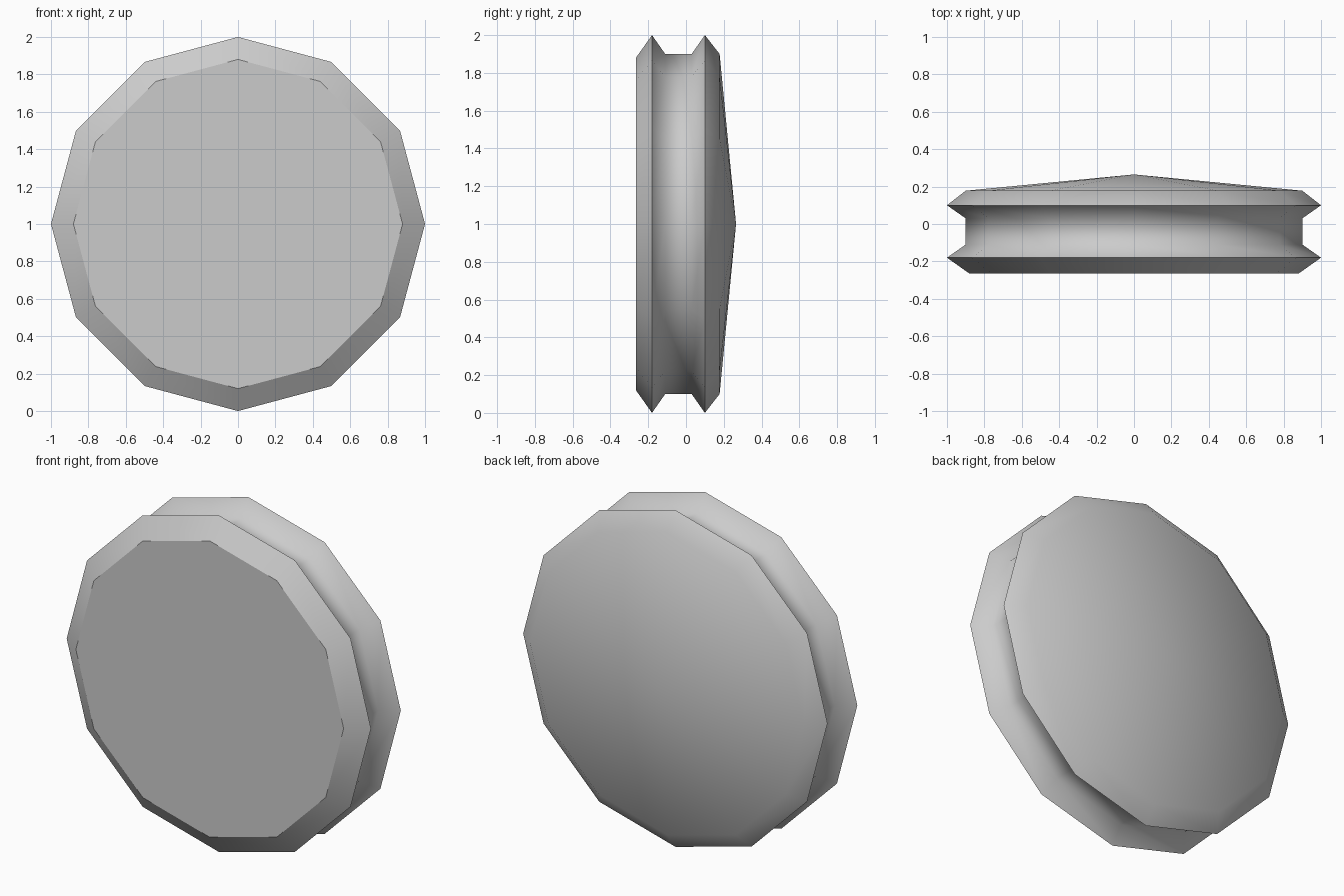
import bpy, bmesh, math

if "Cube" in bpy.data.objects:
    bpy.data.objects.remove(bpy.data.objects["Cube"])

SIDES = 12
# wheel cross-section, front to back: (y, radius)
PROFILE = [(-0.265, 0.88), (-0.18, 1.0), (-0.11, 0.9), (0.03, 0.9),
           (0.10, 1.0), (0.178, 0.9)]
BACK_TIP = 0.265

bm = bmesh.new()


def ring(y, r):
    steps = [2 * math.pi * i / SIDES for i in range(SIDES)]
    return [bm.verts.new((r * math.cos(a), y, 1 + r * math.sin(a))) for a in steps]


# grooved rim
rings = [ring(y, r) for y, r in PROFILE]
for a, b in zip(rings, rings[1:]):
    for i in range(SIDES):
        j = (i + 1) % SIDES
        bm.faces.new((a[i], a[j], b[j], b[i]))

# flat front disc and shallow cone back
bm.faces.new(rings[0])
tip = bm.verts.new((0, BACK_TIP, 1))
for i in range(SIDES):
    bm.faces.new((rings[-1][i], rings[-1][(i + 1) % SIDES], tip))
bmesh.ops.recalc_face_normals(bm, faces=bm.faces)

mesh = bpy.data.meshes.new("grooved_wheel")
bm.to_mesh(mesh)
bm.free()
wheel = bpy.data.objects.new("grooved_wheel", mesh)
bpy.context.collection.objects.link(wheel)
bpy.context.view_layer.objects.active = wheel
wheel.select_set(True)

# smooth grooves, sharp rim peaks, flat front
bpy.ops.object.shade_smooth_by_angle(angle=math.radians(60))
for p in mesh.polygons:
    if len(p.vertices) == SIDES:
        p.use_smooth = False
